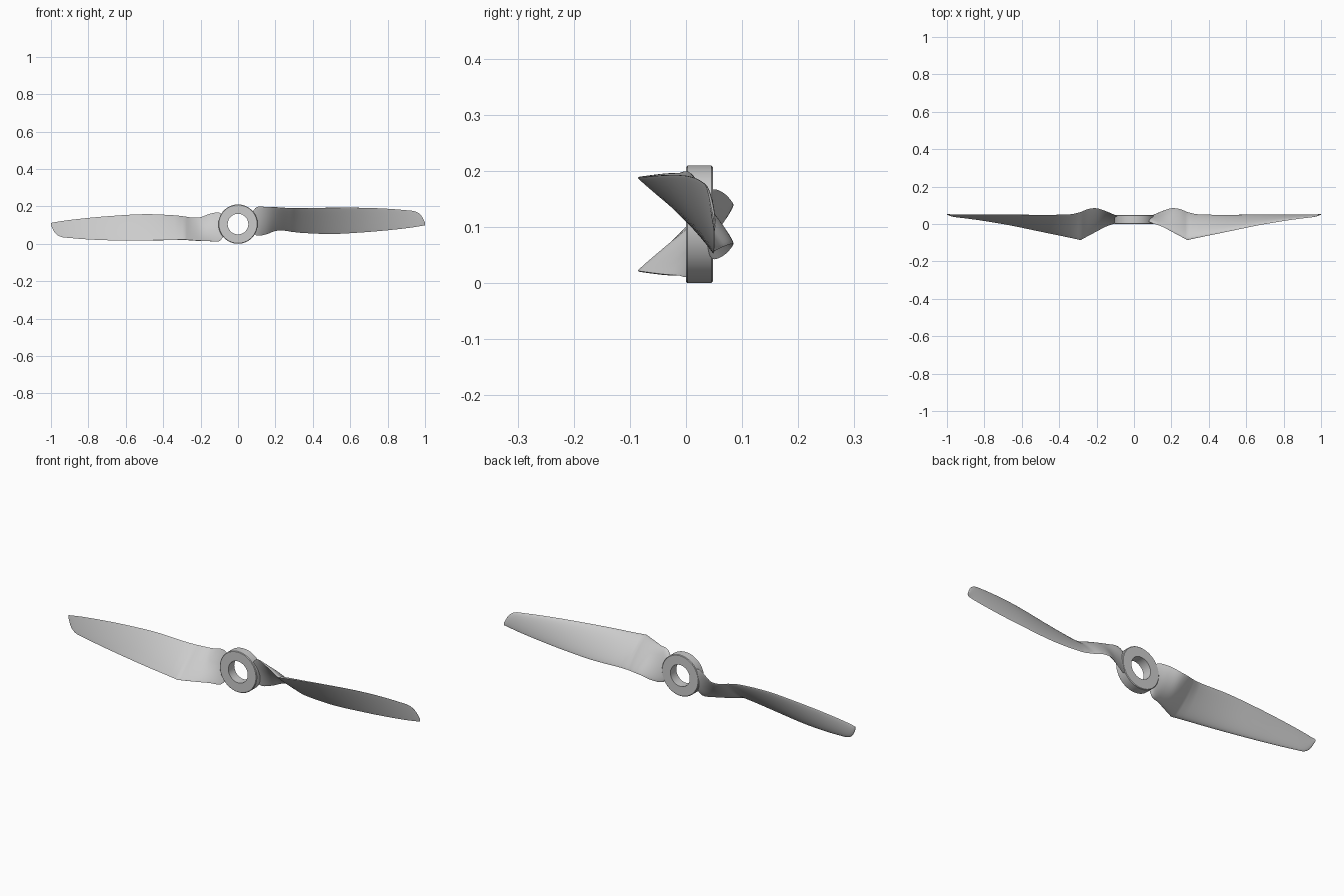
import bpy, bmesh, math
from mathutils import Vector

if "Cube" in bpy.data.objects:
    bpy.data.objects.remove(bpy.data.objects["Cube"])

CZ = 0.105           # height of the shaft axis
N = 18               # points along each side of a blade section

# Blade stations: x, leading edge y/z, trailing edge y/z, thickness
STATIONS = [
    (0.070, 0.015, 0.160, 0.035, 0.070, 0.020),
    (0.100, 0.004, 0.196, 0.046, 0.044, 0.024),
    (0.150, -0.014, 0.196, 0.068, 0.050, 0.026),
    (0.200, -0.040, 0.194, 0.084, 0.068, 0.026),
    (0.245, -0.064, 0.191, 0.080, 0.070, 0.026),
    (0.285, -0.086, 0.188, 0.064, 0.064, 0.026),
    (0.340, -0.074, 0.189, 0.052, 0.058, 0.026),
    (0.500, -0.041, 0.192, 0.049, 0.052, 0.023),
    (0.670, -0.006, 0.192, 0.050, 0.061, 0.019),
    (0.800, 0.016, 0.187, 0.050, 0.072, 0.015),
    (0.900, 0.030, 0.179, 0.050, 0.083, 0.012),
    (0.950, 0.036, 0.172, 0.050, 0.090, 0.010),
    (0.980, 0.042, 0.150, 0.050, 0.095, 0.008),
    (1.000, 0.050, 0.112, 0.052, 0.099, 0.003),
]


def finish(name, bm, angle):
    bmesh.ops.recalc_face_normals(bm, faces=bm.faces)
    me = bpy.data.meshes.new(name)
    bm.to_mesh(me)
    bm.free()
    ob = bpy.data.objects.new(name, me)
    bpy.context.collection.objects.link(ob)
    bpy.ops.object.select_all(action='DESELECT')
    ob.select_set(True)
    bpy.context.view_layer.objects.active = ob
    bpy.ops.object.shade_smooth_by_angle(angle=math.radians(angle))
    return ob


def refine(rows, steps=4):
    """Smooth the stations; the kink at the widest point stays sharp."""
    out = []
    for i in range(len(rows) - 1):
        p1, p2 = rows[i], rows[i + 1]
        p0 = p1 if i == 0 or p1[0] == 0.285 else rows[i - 1]
        p3 = p2 if i + 2 == len(rows) or p2[0] == 0.285 else rows[i + 2]
        for k in range(steps):
            t = k / steps
            row = []
            for a, b, c, d in zip(p0, p1, p2, p3):
                # tangents scaled to the uneven station spacing
                h = p2[0] - p1[0]
                m1 = (c - a) / (p2[0] - p0[0]) * h
                m2 = (d - b) / (p3[0] - p1[0]) * h
                row.append((2*t**3 - 3*t**2 + 1) * b + (t**3 - 2*t**2 + t) * m1
                           + (3*t**2 - 2*t**3) * c + (t**3 - t**2) * m2)
            out.append(row)
    out.append(rows[-1])
    return out


def section(x, ly, lz, ty, tz, th):
    """Closed aerofoil: nearly flat front, domed back."""
    le, te = Vector((x, ly, lz)), Vector((x, ty, tz))
    c = te - le
    n = Vector((0, -c.z, c.y)).normalized()

    def point(u, side):
        t = (1 - math.cos(math.pi * u)) / 2
        dome = 2.2 * math.sqrt(t) * (1 - t) ** 0.8 * 0.62 + 0.12 * math.sin(math.pi * u)
        return le + c * t + n * th * dome * side
    back = [point(i / N, 1.0) for i in range(N + 1)]
    front = [point(i / N, -0.12) for i in range(N - 1, 0, -1)]
    return back + front


def blade(name, turn):
    bm = bmesh.new()
    rings = []
    for row in refine(STATIONS):
        pts = section(*row)
        if turn:        # half turn about the shaft
            pts = [Vector((-p.x, p.y, 2 * CZ - p.z)) for p in pts]
        rings.append([bm.verts.new(p) for p in pts])
    for a, b in zip(rings, rings[1:]):
        for i in range(len(a)):
            j = (i + 1) % len(a)
            bm.faces.new((a[i], a[j], b[j], b[i]))
    bm.faces.new(rings[0])
    bm.faces.new(rings[-1])
    return finish(name, bm, 40)


# Two blades
blade("right_blade", False)
blade("left_blade", True)

# Hub ring: chamfered profile (radius, y) spun about the shaft
profile = [(0.055, 0.0), (0.102, 0.0), (0.105, 0.003),
           (0.105, 0.045), (0.102, 0.048), (0.055, 0.048)]
bm = bmesh.new()
SEG = 64
rings = []
for s in range(SEG):
    a = 2 * math.pi * s / SEG
    rings.append([bm.verts.new((r * math.cos(a), y, CZ + r * math.sin(a))) for r, y in profile])
for s in range(SEG):
    a, b = rings[s], rings[(s + 1) % SEG]
    for i in range(len(profile)):
        j = (i + 1) % len(profile)
        bm.faces.new((a[i], a[j], b[j], b[i]))
finish("hub_ring", bm, 30)
